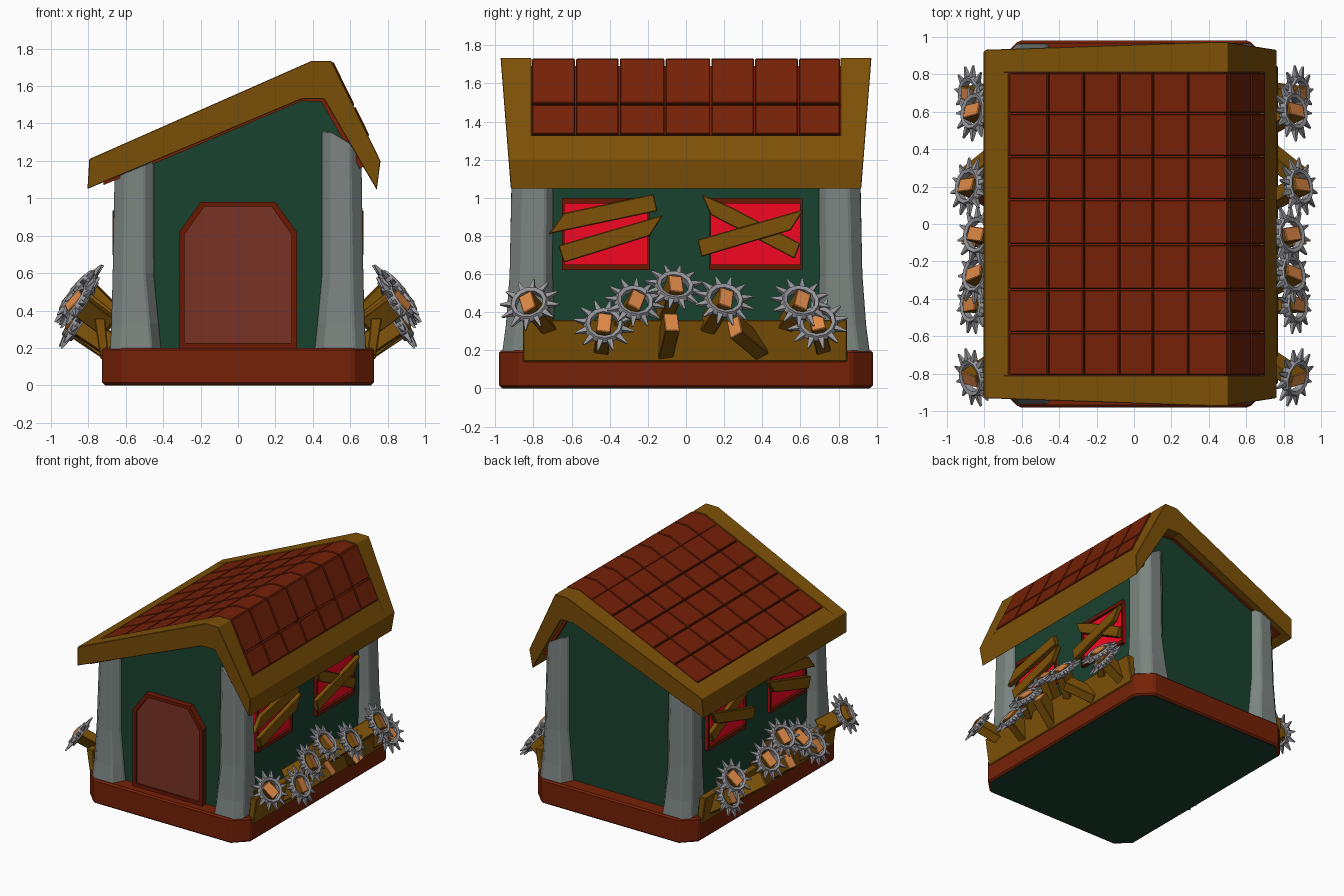
import bpy, bmesh, math, random
from mathutils import Vector, Matrix

if "Cube" in bpy.data.objects:
    bpy.data.objects.remove(bpy.data.objects["Cube"])

random.seed(4)


def material(name, r, g, b):
    m = bpy.data.materials.new(name)
    m.diffuse_color = [(c / 255) ** 2.2 for c in (r, g, b)] + [1]
    m.use_nodes = True
    m.node_tree.nodes["Principled BSDF"].inputs["Base Color"].default_value = m.diffuse_color
    return m


BRICK = material("brick", 116, 38, 15)
WOOD = material("wood", 124, 82, 16)
GREEN = material("green", 31, 68, 51)
STONE = material("stone", 122, 131, 127)
DOOR = material("door", 120, 54, 42)
TRIM = material("dark_trim", 105, 30, 12)
RED = material("red", 245, 16, 38)
CUT = material("cut_wood", 220, 135, 72)
IRON = material("iron", 150, 150, 155)


def build(name, solids, mat, bevel=0.0, mirror=False, cap=None):
    """Each solid is a list of matching rings, joined by quads and capped."""
    bm = bmesh.new()
    for rings in solids:
        vs = [[bm.verts.new(p) for p in r] for r in rings]
        n = len(vs[0])
        for lo, hi in zip(vs, vs[1:]):
            for i in range(n):
                bm.faces.new((lo[i], lo[(i + 1) % n], hi[(i + 1) % n], hi[i]))
        bm.faces.new(vs[0][::-1])
        end = bm.faces.new(vs[-1])
        if cap:
            end.material_index = 1
    bmesh.ops.recalc_face_normals(bm, faces=bm.faces)
    me = bpy.data.meshes.new(name)
    bm.to_mesh(me)
    bm.free()
    me.materials.append(mat)
    if cap:
        me.materials.append(cap)
    ob = bpy.data.objects.new(name, me)
    bpy.context.collection.objects.link(ob)
    if bevel:
        b = ob.modifiers.new("bevel", 'BEVEL')
        b.width, b.segments, b.limit_method = bevel, 1, 'ANGLE'
    if mirror:
        ob.modifiers.new("mirror", 'MIRROR')
    return ob


def along_y(pts, y0, y1):
    return [[(x, y, z) for x, z in pts] for y in (y0, y1)]


def along_x(pts, x0, x1):
    return [[(x, y, z) for y, z in pts] for x in (x0, x1)]


def rect(a, b, c, d):
    return [(a, c), (b, c), (b, d), (a, d)]


def octagon(x, y, c, z):
    return [(c - x, -y, z), (x - c, -y, z), (x, c - y, z), (x, y - c, z),
            (x - c, y, z), (c - x, y, z), (-x, y - c, z), (-x, c - y, z)]


# Base, floor and walls
build("base", [[octagon(.727, .98, .11, .003), octagon(.727, .98, .11, .2)]], BRICK, .012)
build("floor", [[octagon(.71, .962, .105, 0), octagon(.71, .962, .105, .02)]], GREEN)
build("walls", [along_y([(-.6, .15), (.6, .15), (.6, 1.31), (.46, 1.55), (.34, 1.55), (-.6, 1.16)],
                        -.86, .86)], GREEN)


# Flared corner pillars, cut to the slope of the roof
def pillar_top(x):
    return 1.20 + (x + .46) * .412 if x < 0 else min(1.36, 1.51 - (x - .46) * 1.5)


def pillar_ring(sx, sy, z, a, b, c, d):
    pts = [(a, .84), (a, .875), (a + .05, d), (b - .06, d), (b, d - .06), (b, c + .04),
           (.615, c), (.58, c)]
    return [(sx * x, sy * y, z or pillar_top(sx * x)) for x, y in pts]


for sx, side in ((-1, "left"), (1, "right")):
    build("pillars_" + side, [[pillar_ring(sx, sy, z, *s) for z, *s in (
        (.18, .41, .685, .685, .965), (.33, .425, .677, .69, .945),
        (.6, .45, .67, .70, .925), (0, .45, .66, .695, .91))] for sy in (-1, 1)], STONE, .008)


# Door with chamfered arch
def arch(w, z0, z1, c):
    return [(-w, z0), (w, z0), (w, z1 - c * 1.4), (w - c, z1), (c - w, z1), (-w, z1 - c * 1.4)]


outer, inner = arch(.315, .2, .98, .115), arch(.285, .225, .955, .105)
build("door_frame", [along_y([outer[i], outer[(i + 1) % 6], inner[(i + 1) % 6], inner[i]], -.84, -.91)
                     for i in range(6)], TRIM)
build("door", [along_y(inner, -.84, -.895)], DOOR)

# Windows with boards nailed across, both sides
panes, frames = [], []
for y0, y1 in ((-.65, -.19), (.12, .61)):
    panes.append(along_x(rect(y0, y1, .63, .99), .58, .61))
    for r in (rect(y0, y1, .97, 1.0), rect(y0, y1, .62, .65),
              rect(y0, y0 + .012, .65, .97), rect(y1 - .012, y1, .65, .97)):
        frames.append(along_x(r, .58, .63))
build("window_panes", panes, RED, mirror=True)
build("window_frames", frames, TRIM, mirror=True)
boards = [([(-.72, .81), (-.15, .93), (-.17, 1.02), (-.64, .92)], .622),
          ([(-.64, .66), (-.19, .80), (-.12, .91), (-.67, .75)], .622),
          ([(.08, 1.02), (.13, .91), (.57, .68), (.6, .76), (.24, .95)], .61),
          ([(.08, .69), (.55, .83), (.62, .94), (.06, .78)], .63)]
build("window_boards", [along_x(p, x, x + .04) for p, x in boards], WOOD, .005, True)


# Roof: underside slab, timber border, tiles
def roof_z(x):
    return 1.21 + (x + .79) * .4407 if x < .39 else 1.73 if x <= .5 else 1.73 - (x - .5) * 2.04


build("roof_slab", [along_y([(-.72, 1.07), (-.72, 1.2), (.40, 1.69), (.48, 1.69), (.68, 1.28),
                             (.70, 1.18), (.65, 1.16), (.445, 1.515), (.34, 1.52)], -.88, .88)], BRICK)
chevron = [(-.805, 1.05), (-.795, 1.21), (.39, 1.733), (.5, 1.733), (.762, 1.2), (.742, 1.045),
           (.46, 1.53), (.34, 1.53)]
timber = [[[(x, s * .81, z) for x, z in chevron],
           [(x, s * (.92 + (z - 1.06) * .078), z) for x, z in chevron]] for s in (-1, 1)]
timber.append(along_y([(-.805, 1.05), (-.795, 1.21), (-.67, roof_z(-.67)), (-.67, 1.114)], -.82, .82))
timber.append(along_y([(.742, 1.045), (.762, 1.2), (.697, 1.33), (.63, 1.235)], -.82, .82))
build("roof_border", timber, WOOD, .003)

cols = [-.67, -.46, -.27, -.08, .10, .29, .5, .618, .697]
rows = [-.81, -.58, -.35, -.11, .13, .36, .59, .81]
tiles = []
for a, b in zip(cols, cols[1:]):
    steep = a >= .5
    n = Vector((.9, .44)) if steep else Vector((0, 1)) if b == .5 else Vector((-.4, .92))
    g = .002 if steep else .003
    top = [Vector((x, roof_z(x))) for x in ([a + g, .39, b] if b == .5 else [a + g, b - g])]
    lift = .009 if steep else 0
    prof = [p + n * lift for p in top] + [p - n * .06 for p in reversed(top)]
    tiles += [along_y([tuple(p) for p in prof], c + .003, d - .003) for c, d in zip(rows, rows[1:])]
build("roof_tiles", tiles, BRICK, .005)

# Barricade plank along both sides
build("barricade_plank", [along_y([(.69, .14), (.735, .14), (.77, .36), (.71, .36)], -.855, .845)],
      WOOD, .006, True)


def frame_for(tip, lean, rise, roll):
    """Local z points outward and up along a stake."""
    d = Vector((.75, lean, rise)).normalized()
    u = Vector((0, 1, 0)).cross(d).normalized()
    v = d.cross(u)
    m = Matrix((u, v, d)).transposed().to_4x4()
    return Matrix.Translation(tip) @ m @ Matrix.Rotation(roll, 4, 'Z')


# Stakes (tip x, y, z, sideways lean, rise, roll, has a spiked collar)
stakes = [(.86, -.82, .44, -.5, .55, .25, 1), (.86, -.43, .33, .05, .5, -.1, 1),
          (.84, -.27, .45, .4, .6, -.3, 1), (.86, -.08, .33, .15, .6, .1, 0),
          (.83, -.06, .53, .3, .75, .1, 1), (.88, .20, .46, .4, .6, -.1, 1),
          (.86, .27, .31, -.6, .5, .2, 0), (.85, .60, .45, .4, .6, -.2, 1),
          (.87, .69, .34, -.1, .5, .2, 1)]
stake_solids, ring_solids, spike_solids = [], [], []
N = 12
for x, y, z, lean, rise, roll, collar in stakes:
    m = frame_for((x, y, z), lean, rise, roll)
    stake_solids.append([[m @ Vector((sx * .058, sy * .038, h)) for sx, sy in
                          ((-1, -1), (1, -1), (1, 1), (-1, 1))] for h in (-.22, .03)])
    if not collar:
        continue
    # Ring of twelve wedge blocks, each carrying one spike
    g = frame_for((x, y, z), lean * .4, rise * .95, random.uniform(0, .5))
    for i in range(N):
        section = [(.075, -.02), (.095, -.026), (.108, 0), (.095, .026), (.075, .02)]
        ring_solids.append([[g @ Vector((r * math.cos(t), r * math.sin(t), h)) for r, h in section]
                            for t in (2 * math.pi * i / N, 2 * math.pi * (i + 1) / N)])
        spin = g @ Matrix.Rotation(2 * math.pi * (i + .5) / N, 4, 'Z')
        spike_solids.append([[spin @ Vector((r, a * w, b * w)) for a, b in
                              ((-1, -1), (1, -1), (1, 1), (-1, 1))]
                             for r, w in ((.092, .016), (.16, .004))])
build("stakes", stake_solids, WOOD, .004, True, cap=CUT)
build("collar_rings", ring_solids, IRON, mirror=True)
build("collar_spikes", spike_solids, IRON, mirror=True)
